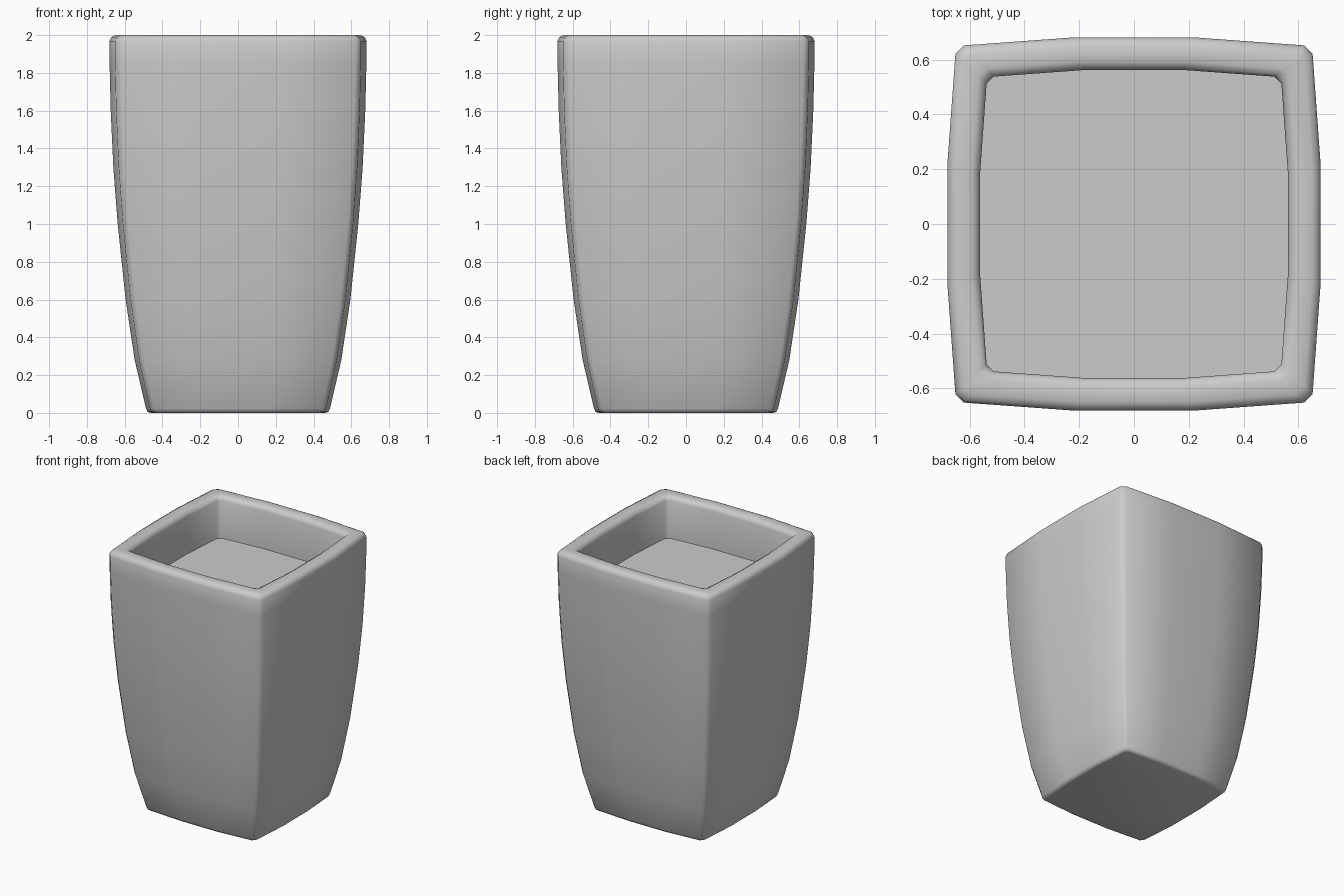
import bpy, bmesh, math

if "Cube" in bpy.data.objects:
    bpy.data.objects.remove(bpy.data.objects["Cube"])


def section(w):
    """Bulged square with small chamfered corners, half width w (12 points)."""
    a, c = 0.957 * w, 0.045 * w
    side = [(w, -0.32 * w), (w, 0.32 * w), (a, a - c)]
    extra = (a - c, a)
    quarter = [side[1], side[2], extra, (0.32 * w, w)]
    pts = []
    for k in range(4):
        co, si = round(math.cos(k * math.pi / 2)), round(math.sin(k * math.pi / 2))
        # the last point of each quarter starts the next flat span
        pts += [(x * co - y * si, x * si + y * co) for x, y in quarter]
    return pts


# (half width, height) from the base, up the outside, over the rim, down to the soil
profile = [(0.462, 0.0), (0.478, 0.005), (0.487, 0.022), (0.547, 0.28), (0.595, 0.6),
           (0.637, 1.0), (0.66, 1.3), (0.674, 1.6), (0.68, 1.85), (0.681, 1.965),
           (0.672, 1.988), (0.65, 2.0), (0.592, 2.0), (0.571, 1.988),
           (0.562, 1.965), (0.562, 1.68)]

bm = bmesh.new()
rings = [[bm.verts.new((x, y, z)) for x, y in section(w)] for w, z in profile]
for low, high in zip(rings, rings[1:]):
    n = len(low)
    for i in range(n):
        j = (i + 1) % n
        bm.faces.new((low[i], low[j], high[j], high[i]))
# underside and recessed floor
bm.faces.new(rings[0][::-1])
bm.faces.new(rings[-1])
bmesh.ops.recalc_face_normals(bm, faces=bm.faces)

mesh = bpy.data.meshes.new("planter_pot")
bm.to_mesh(mesh)
bm.free()
pot = bpy.data.objects.new("planter_pot", mesh)
bpy.context.collection.objects.link(pot)

# smooth shading, sharp only where the floor meets the inner wall
bpy.context.view_layer.objects.active = pot
pot.select_set(True)
bpy.ops.object.shade_smooth_by_angle(angle=math.radians(65))
